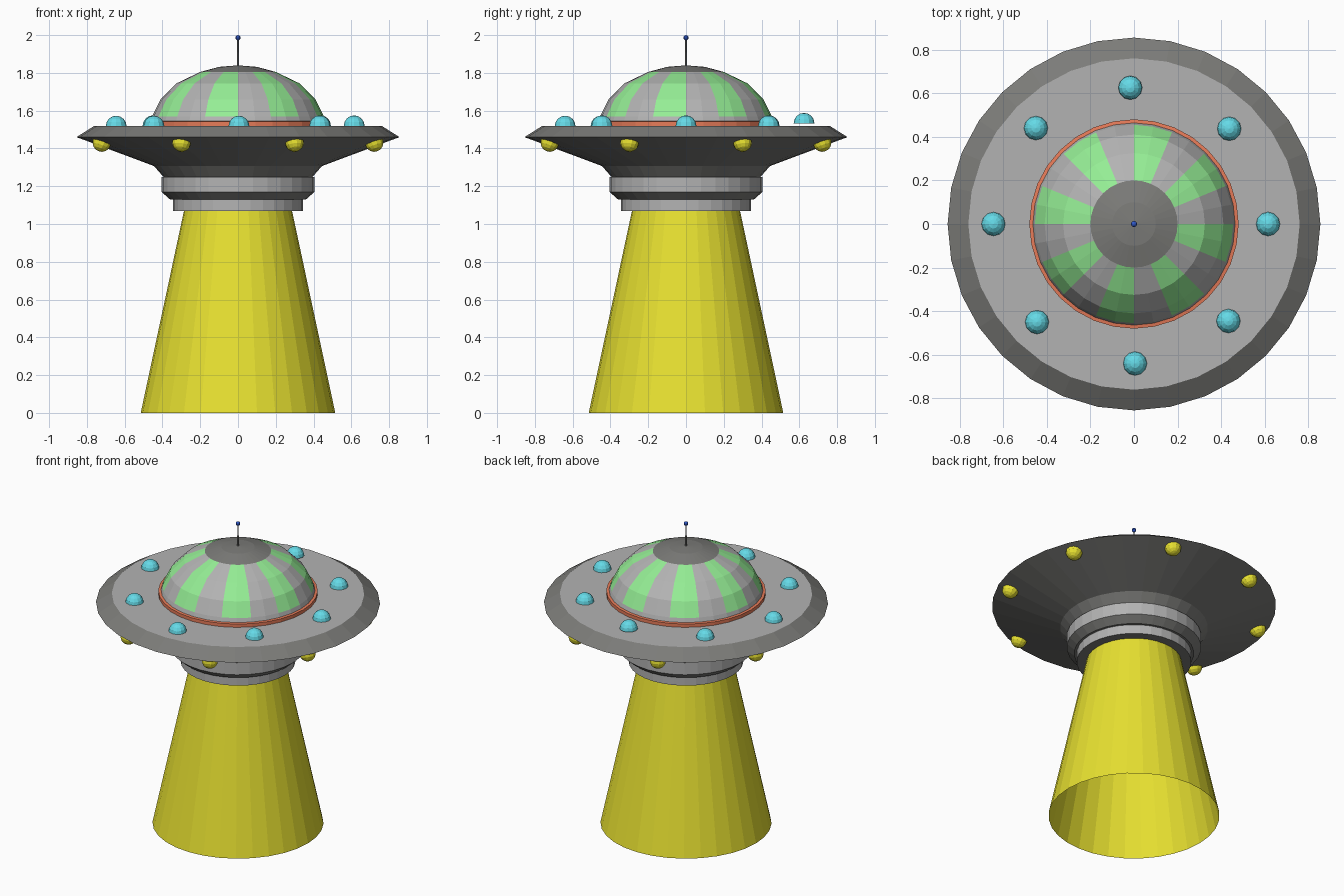
import bpy, bmesh
from math import sin, cos, pi, atan2, degrees
from mathutils import Vector, Matrix

if "Cube" in bpy.data.objects:
    bpy.data.objects.remove(bpy.data.objects["Cube"])

SIDES = 32


def material(name, rgb):
    m = bpy.data.materials.new(name)
    m.diffuse_color = (*rgb, 1)
    m.use_nodes = True
    m.node_tree.nodes["Principled BSDF"].inputs["Base Color"].default_value = m.diffuse_color
    return m


GREY = material("grey", (0.45, 0.45, 0.45))
DARK = material("dark_grey", (0.2, 0.2, 0.19))
GREEN = material("window_green", (0.3, 0.85, 0.3))
RED = material("trim_red", (0.8, 0.2, 0.1))
CYAN = material("light_cyan", (0.13, 0.7, 0.8))
YELLOW = material("beam_yellow", (0.8, 0.75, 0.03))
BLUE = material("antenna_blue", (0.03, 0.1, 0.6))


def finish(name, bm, mats):
    me = bpy.data.meshes.new(name)
    bm.to_mesh(me)
    bm.free()
    for m in mats:
        me.materials.append(m)
    ob = bpy.data.objects.new(name, me)
    bpy.context.collection.objects.link(ob)
    return ob


def lathe(name, profile, mats, pick=lambda band, sector: 0, sides=SIDES):
    """Spin (radius, z) points, listed bottom to top outside, about z."""
    bm = bmesh.new()
    rings = []
    for r, z in profile:
        n = sides if r > 0 else 1
        rings.append([bm.verts.new((r * cos(2 * pi * i / sides), r * sin(2 * pi * i / sides), z))
                      for i in range(n)])
    for b, (lo, hi) in enumerate(zip(rings, rings[1:])):
        for i in range(sides):
            j = i + 1
            loop = [lo[i % len(lo)], lo[j % len(lo)], hi[j % len(hi)], hi[i % len(hi)]]
            f = bm.faces.new(list(dict.fromkeys(loop)))
            f.material_index = pick(b, i)
    return finish(name, bm, mats)


def half_ball(name, centre, radius, normal, mat):
    """Closed low-poly hemisphere bulging along normal."""
    bm = bmesh.new()
    bmesh.ops.create_uvsphere(bm, u_segments=12, v_segments=8, radius=radius)
    geom = bm.verts[:] + bm.edges[:] + bm.faces[:]
    bmesh.ops.bisect_plane(bm, geom=geom, plane_co=(0, 0, 0), plane_no=(0, 0, 1), clear_inner=True)
    bmesh.ops.holes_fill(bm, edges=[e for e in bm.edges if e.is_boundary])
    rot = Vector((0, 0, 1)).rotation_difference(Vector(normal)).to_matrix().to_4x4()
    bm.transform(Matrix.Translation(centre) @ rot)
    return finish(name, bm, [mat])


# Light beam, open at both ends
lathe("light_beam", [(0.515, 0), (0.286, 1.07)], [YELLOW])

# Saucer hull: neck rings, flared underside, bevelled rim, flat deck
hull = [(0, 1.07), (0.345, 1.07), (0.345, 1.13), (0.36, 1.13), (0.405, 1.17), (0.405, 1.25),
        (0.395, 1.25), (0.445, 1.307), (0.855, 1.46), (0.76, 1.52), (0, 1.52)]
hull_bands = [1, 0, 1, 1, 0, 1, 1, 1, 1, 0]
lathe("saucer_hull", hull, [GREY, DARK], lambda b, i: hull_bands[b])

# Red trim around the dome
lathe("dome_trim", [(0.48, 1.52), (0.48, 1.542), (0.46, 1.545)], [RED])

# Dome with eight alternating windows and a dark cap
dome = [(0.472, 1.52), (0.455, 1.57), (0.41, 1.66), (0.325, 1.745), (0.2, 1.805), (0.1, 1.832), (0, 1.84)]


def dome_colour(band, sector):
    if band >= 4:
        return 1
    return 2 if band > 0 and sector // 2 % 2 else 0


lathe("dome", dome, [GREY, DARK, GREEN], dome_colour)

# Antenna rod and tip
lathe("antenna_rod", [(0.006, 1.835), (0.006, 1.9), (0.004, 1.91), (0.004, 1.98)], [DARK], sides=8)
bm = bmesh.new()
bmesh.ops.create_uvsphere(bm, u_segments=10, v_segments=8, radius=0.014,
                          matrix=Matrix.Translation((0, 0, 1.986)))
finish("antenna_tip", bm, [BLUE])

# Deck lights, slightly uneven as placed by hand
deck = [(0.615, 0, 1.52), (0.437, 0.437, 1.52), (-0.017, 0.625, 1.533), (-0.45, 0.44, 1.52),
        (-0.645, 0, 1.518), (-0.445, -0.45, 1.518), (0.005, -0.64, 1.518), (0.433, -0.445, 1.52)]
for k, p in enumerate(deck):
    half_ball(f"deck_light_{k + 1}", p, 0.055, (0, 0, 1), CYAN)

# Lights under the rim, following the slope
for k in range(8):
    a = pi / 8 + k * pi / 4
    half_ball(f"under_light_{k + 1}", (0.78 * cos(a), 0.78 * sin(a), 1.432), 0.05,
              (0.35 * cos(a), 0.35 * sin(a), -0.937), YELLOW)
